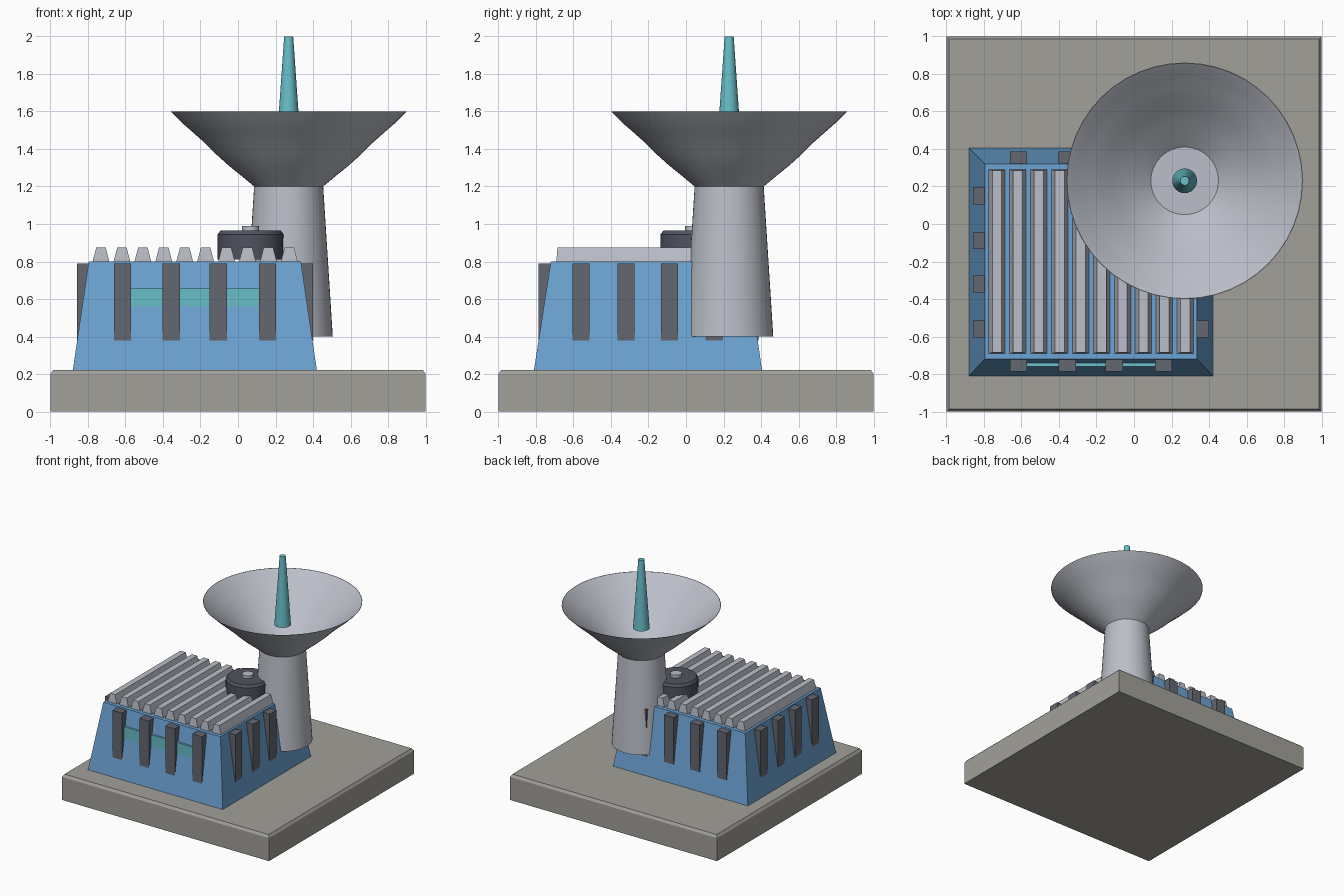
import bpy, bmesh, math

if "Cube" in bpy.data.objects:
    bpy.data.objects.remove(bpy.data.objects["Cube"])


def material(name, rgb):
    m = bpy.data.materials.new(name)
    m.diffuse_color = (*rgb, 1)
    m.use_nodes = True
    m.node_tree.nodes["Principled BSDF"].inputs["Base Color"].default_value = m.diffuse_color
    return m


STONE = material("warm grey slab", (0.36, 0.35, 0.32))
BLUE = material("wall blue", (0.15, 0.37, 0.66))
LIGHT = material("light metal", (0.50, 0.52, 0.58))
DARK = material("dark buttress grey", (0.13, 0.135, 0.16))
DRUM = material("slate drum", (0.08, 0.085, 0.115))
TEAL = material("teal", (0.14, 0.52, 0.59))


def finish(bm, name, mat, smooth=False):
    bmesh.ops.recalc_face_normals(bm, faces=bm.faces)
    me = bpy.data.meshes.new(name)
    bm.to_mesh(me)
    bm.free()
    me.materials.append(mat)
    ob = bpy.data.objects.new(name, me)
    bpy.context.collection.objects.link(ob)
    if smooth:
        bpy.ops.object.select_all(action='DESELECT')
        ob.select_set(True)
        bpy.context.view_layer.objects.active = ob
        bpy.ops.object.shade_smooth_by_angle(angle=math.radians(35))
    return ob


def stack(name, mat, levels):
    """Closed solid through rectangles (x0, x1, y0, y1, z)."""
    bm = bmesh.new()
    rings = [[bm.verts.new((x, y, z)) for x, y in ((a, c), (b, c), (b, d), (a, d))]
             for a, b, c, d, z in levels]
    for lo, hi in zip(rings, rings[1:]):
        for i in range(4):
            j = (i + 1) % 4
            bm.faces.new((lo[i], lo[j], hi[j], hi[i]))
    bm.faces.new(rings[0])
    bm.faces.new(rings[-1])
    return finish(bm, name, mat)


def box(name, mat, x0, x1, y0, y1, z0, z1):
    return stack(name, mat, [(x0, x1, y0, y1, z0), (x0, x1, y0, y1, z1)])


def lathe(name, mat, cx, cy, profile, n=48):
    """Turned solid with flat caps from (radius, z) points."""
    bm = bmesh.new()
    rings = [[bm.verts.new((cx + r * math.cos(2 * math.pi * i / n),
                            cy + r * math.sin(2 * math.pi * i / n), z))
              for i in range(n)] for r, z in profile]
    for lo, hi in zip(rings, rings[1:]):
        for i in range(n):
            j = (i + 1) % n
            bm.faces.new((lo[i], lo[j], hi[j], hi[i]))
    bm.faces.new(rings[0])
    bm.faces.new(rings[-1])
    return finish(bm, name, mat, True)


# Ground slab with chamfered top edge
stack("base_slab", STONE, [(-1, 1, -1, 1, 0), (-1, 1, -1, 1, 0.2),
                           (-0.985, 0.985, -0.985, 0.985, 0.222)])

# Tapered building
stack("building", BLUE, [(-0.88, 0.42, -0.81, 0.405, 0.222),
                         (-0.795, 0.335, -0.72, 0.32, 0.8)])

# Roof ribs
for i in range(10):
    x = -0.73 + i * 0.1115
    stack(f"roof_rib_{i}", LIGHT, [
        (x - 0.045, x + 0.045, -0.69, 0.29, 0.795),
        (x - 0.042, x + 0.042, -0.69, 0.29, 0.81),
        (x - 0.025, x + 0.025, -0.685, 0.285, 0.875)])

# Wall buttresses on all four sides
for i, x in enumerate((-0.615, -0.355, -0.105, 0.157)):
    box(f"front_buttress_{i}", DARK, x - 0.046, x + 0.046, -0.786, -0.72, 0.38, 0.79)
    box(f"back_buttress_{i}", DARK, x - 0.046, x + 0.046, 0.32, 0.385, 0.38, 0.79)
for i, y in enumerate((-0.56, -0.32, -0.088, 0.15)):
    box(f"left_buttress_{i}", DARK, -0.858, -0.795, y - 0.046, y + 0.046, 0.38, 0.79)
    box(f"right_buttress_{i}", DARK, 0.335, 0.4, y - 0.046, y + 0.046, 0.38, 0.79)

# Window strip on the front
box("front_window", TEAL, -0.6, 0.14, -0.759, -0.735, 0.56, 0.66)

# Roof vent drum and cap
lathe("vent_drum", DRUM, 0.067, 0.04,
      [(0.175, 0.81), (0.175, 0.945), (0.16, 0.965)], 32)
lathe("vent_cap", LIGHT, 0.067, 0.04, [(0.045, 0.96), (0.045, 0.99)], 24)

# Tower, dish and antenna
TX, TY = 0.27, 0.23
lathe("tower", LIGHT, TX, TY, [(0.235, 0.4), (0.184, 1.2)])
outer = [(0.184, 1.2), (0.25, 1.255), (0.318, 1.31), (0.385, 1.37),
         (0.45, 1.435), (0.51, 1.488), (0.565, 1.536), (0.6, 1.57), (0.63, 1.6)]
inner = [(r - 0.004, z + 0.004) for r, z in outer[:-1]]
lathe("dish", LIGHT, TX, TY, outer + [(0.627, 1.6)] + inner[::-1])
lathe("antenna", TEAL, TX, TY, [(0.066, 1.4), (0.024, 2.0)], 24)
